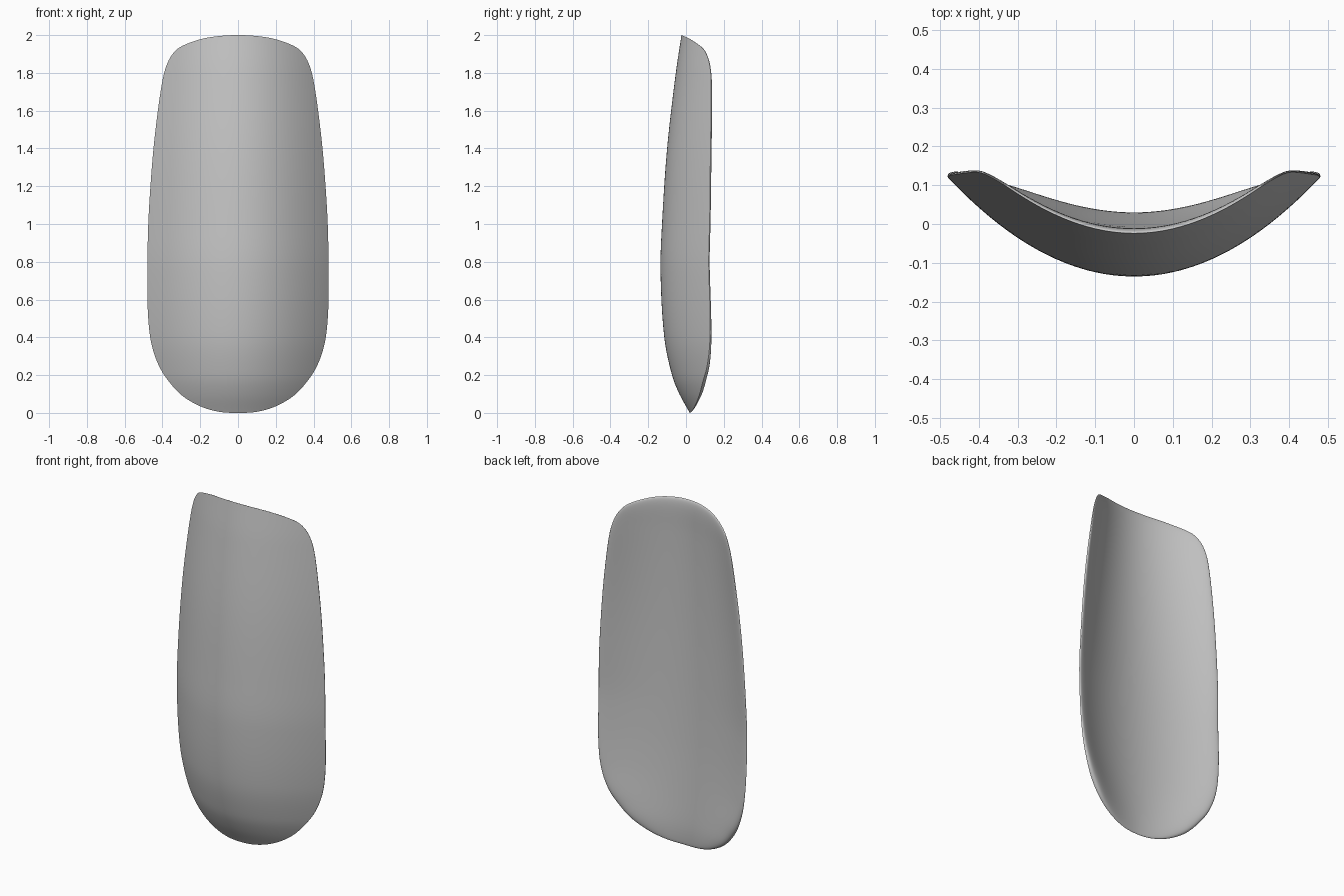
import bpy, bmesh, math
from mathutils import Vector

cube = bpy.data.objects.get("Cube")
if cube:
    bpy.data.objects.remove(cube, do_unlink=True)


def hermite(points, t):
    """Smooth curve through (position, value) pairs."""
    n = len(points) - 1
    i = max(k for k in range(n) if k == 0 or points[k][0] <= t)

    def slope(k):
        a, b = points[max(k - 1, 0)], points[min(k + 1, n)]
        return (b[1] - a[1]) / (b[0] - a[0])

    (t0, v0), (t1, v1) = points[i], points[i + 1]
    span = t1 - t0
    s = (t - t0) / span
    return (v0 * (1 + 2 * s) * (1 - s) ** 2 + v1 * s * s * (3 - 2 * s)
            + span * s * (1 - s) * (slope(i) * (1 - s) - slope(i + 1) * s))


# Right half of the outline, bottom to top (x, z)
half = [(0, 0), (.1, .006), (.2, .035), (.3, .095), (.38, .185), (.43, .275),
        (.463, .39), (.478, .55), (.48, .75), (.475, 1), (.46, 1.25), (.44, 1.47),
        (.41, 1.7), (.385, 1.82), (.35, 1.895), (.3, 1.94), (.2, 1.978),
        (.1, 1.995), (0, 2)]
# Centre lines of the front and back surfaces along the height (z, y)
front_line = [(0, .02), (.1, -.035), (.2, -.074), (.4, -.115), (.75, -.135),
              (1, -.127), (1.4, -.1), (1.8, -.054), (2, -.024)]
back_line = [(0, .039), (.3, .02), (.6, .004), (1, -.009), (1.4, -.015),
             (1.8, -.014), (2, -.005)]

STEPS, RINGS = 5, 32


def outline():
    loop = half + [(-x, z) for x, z in half[-2:0:-1]]
    n = len(loop)
    result = []
    for i in range(n):
        a, b, c, d = (Vector(loop[(i + k) % n]) for k in (-1, 0, 1, 2))
        for k in range(STEPS):
            t = k / STEPS
            result.append(.5 * (2 * b + (c - a) * t + (2 * a - 5 * b + 4 * c - d) * t ** 2
                                + (3 * b - a - 3 * c + d) * t ** 3))
    return result


def surface_point(rim, r, back):
    x = rim.x * r
    z = min(max(1 + (rim.y - 1) * r, 0), 2)
    front = hermite(front_line, z)
    y = front + (1.11 + .09 * (z - .75) ** 2) * x * x
    if back:
        # The wall thins towards the sides and rounds off close to the rim
        rounding = max(1 - r ** 24, 0) ** .5
        y += (hermite(back_line, z) - front) * (1 - 3.7 * x * x) * rounding
    return Vector((x, y, z))


# Curved shell: rings run from the front centre to the rim, then to the back centre
bm = bmesh.new()
rim = outline()
radii = [math.sin(k / RINGS * math.pi / 2) for k in range(1, RINGS + 1)]
levels = [(r, False) for r in radii] + [(r, True) for r in radii[-2::-1]]
rings = [[bm.verts.new(surface_point(p, r, back)) for p in rim] for r, back in levels]
front_pole, back_pole = (bm.verts.new(surface_point(Vector((0, 1)), 0, b))
                         for b in (False, True))
count = len(rim)
for i in range(count):
    j = (i + 1) % count
    bm.faces.new((front_pole, rings[0][i], rings[0][j]))
    bm.faces.new((back_pole, rings[-1][j], rings[-1][i]))
    for a, b in zip(rings, rings[1:]):
        bm.faces.new((a[i], b[i], b[j], a[j]))
bmesh.ops.recalc_face_normals(bm, faces=bm.faces)
mesh = bpy.data.meshes.new("curved_shell")
bm.to_mesh(mesh)
bm.free()

shell = bpy.data.objects.new("curved_shell", mesh)
bpy.context.collection.objects.link(shell)

# Plain grey finish
grey = bpy.data.materials.new("plain_grey")
grey.use_nodes = True
colour = (.56, .56, .56, 1)
grey.diffuse_color = colour
grey.node_tree.nodes["Principled BSDF"].inputs["Base Color"].default_value = colour
mesh.materials.append(grey)

bpy.ops.object.select_all(action='DESELECT')
shell.select_set(True)
bpy.context.view_layer.objects.active = shell
bpy.ops.object.shade_smooth_by_angle(angle=math.radians(50))
